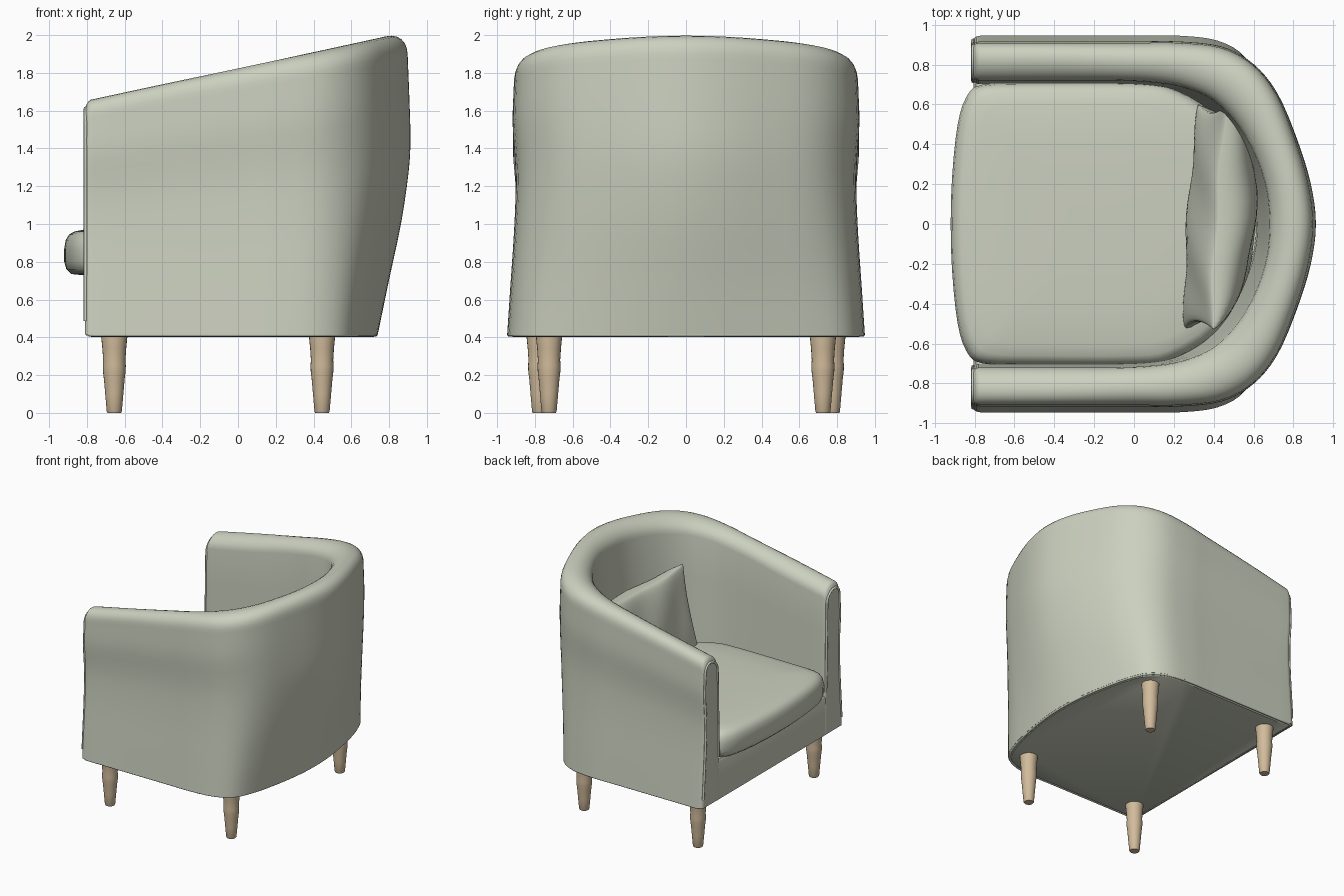
import bpy, bmesh, math
from mathutils import Vector

if "Cube" in bpy.data.objects:
    bpy.data.objects.remove(bpy.data.objects["Cube"])


def material(name, col):
    m = bpy.data.materials.new(name)
    m.diffuse_color = (*col, 1)
    m.use_nodes = True
    m.node_tree.nodes["Principled BSDF"].inputs["Base Color"].default_value = m.diffuse_color
    return m


fabric = material("sage fabric", (0.60, 0.63, 0.52))
wood = material("pale wood", (0.64, 0.50, 0.33))


def spline(pts, n):
    """Smooth curve through the points, n samples per span."""
    p = [Vector(q) for q in pts]
    p = [2 * p[0] - p[1]] + p + [2 * p[-1] - p[-2]]
    out = []
    for i in range(1, len(p) - 2):
        a, b, c, d = p[i - 1:i + 3]
        for k in range(n):
            t = k / n
            out.append(0.5 * (2 * b + (c - a) * t + (2 * a - 5 * b + 4 * c - d) * t * t
                              + (3 * b - a - 3 * c + d) * t ** 3))
    return out + [p[-2]]


def mirrored(half):
    return half + [(x, -y) for x, y in half[-2::-1]]


def finish(name, bm, mat, angle=40):
    bmesh.ops.recalc_face_normals(bm, faces=bm.faces)
    me = bpy.data.meshes.new(name)
    bm.to_mesh(me)
    bm.free()
    ob = bpy.data.objects.new(name, me)
    bpy.context.collection.objects.link(ob)
    me.materials.append(mat)
    bpy.ops.object.select_all(action='DESELECT')
    ob.select_set(True)
    bpy.context.view_layer.objects.active = ob
    bpy.ops.object.shade_smooth_by_angle(angle=math.radians(angle))
    return ob


def loft(name, loops, mat, angle=40):
    """Skin closed loops and cap both ends."""
    bm = bmesh.new()
    rows = [[bm.verts.new(p) for p in loop] for loop in loops]
    n = len(rows[0])
    for a, b in zip(rows, rows[1:]):
        for i in range(n):
            j = (i + 1) % n
            bm.faces.new((a[i], a[j], b[j], b[i]))
    bm.faces.new(rows[0])
    bm.faces.new(rows[-1])
    return finish(name, bm, mat, angle)


def rings(name, outline, levels, mat, centre=(0, 0), angle=40):
    """Stack scaled copies of a plan outline at (scale, z) levels."""
    cx, cy = centre
    return loft(name, [[(cx + (x - cx) * s, cy + (y - cy) * s, z) for x, y in outline]
                       for s, z in levels], mat, angle)


def piping(name, pts, r, closed=False):
    cu = bpy.data.curves.new(name, 'CURVE')
    cu.dimensions = '3D'
    cu.bevel_depth = r
    cu.bevel_resolution = 2
    sp = cu.splines.new('POLY')
    sp.points.add(len(pts) - 1)
    for q, p in zip(sp.points, pts):
        q.co = (*p, 1)
    sp.use_cyclic_u = closed
    ob = bpy.data.objects.new(name, cu)
    bpy.context.collection.objects.link(ob)
    cu.materials.append(fabric)


# Plan outlines of the wall: outer and inner, low and high
OUT_LOW = spline(mirrored([(-.77, .945), (-.4, .945), (0, .945), (.22, .945), (.42, .92),
                           (.56, .835), (.64, .66), (.695, .43), (.73, .2), (.74, 0)]), 4)
OUT_TOP = spline(mirrored([(-.77, .895), (-.4, .895), (0, .895), (.22, .895), (.44, .87),
                           (.60, .785), (.72, .645), (.815, .43), (.885, .21), (.913, 0)]), 4)
IN_TOP = spline(mirrored([(-.77, .72), (-.4, .72), (-.1, .72), (.1, .71), (.25, .685),
                          (.40, .62), (.52, .50), (.61, .34), (.665, .17), (.68, 0)]), 4)
IN_LOW = spline(mirrored([(-.77, .70), (-.4, .70), (-.1, .70), (.1, .69), (.22, .66),
                          (.35, .58), (.46, .46), (.54, .31), (.595, .15), (.61, 0)]), 4)

# Outer wall profile: height fraction, low-to-top blend, width factor
SIDE = spline([(0, 0, 1), (.18, .34, 1), (.37, .71, 1), (.54, .94, 1.002),
               (.65, 1, 1.01), (.78, .97, 1.022), (.92, .92, 1.012)], 3)
Z0 = .415


def section(i, d=0):
    """Wall cross-section at station i; d rounds off the arm front."""
    ol, ot, it, il = OUT_LOW[i], OUT_TOP[i], IN_TOP[i], IN_LOW[i]
    c = 1 - math.sqrt(max(0, 1 - d * d))
    top = 1.66 + .215 * ((ot.x + it.x) / 2 + .77) - .07 * c
    pts = []
    for h, f, m in SIDE:
        p = ol.lerp(ot, f)
        pts.append((p.x, p.y * m, h))
    edge = Vector(pts[-1][:2])
    for k in range(1, 13):
        a = math.pi * k / 12
        p = edge.lerp(it, ((1 - math.cos(a)) / 2) ** 1.3)
        pts.append((p.x, p.y, .92 + .08 * math.sin(a)))
    for h in (.7, .5, .3, .15, 0):
        p = it.lerp(il, (.92 - h) / .72 if h > .2 else 1)
        pts.append((p.x, p.y, h))
    mid = math.copysign(.81, ol.y)
    return [(x - .04 * d, y + (mid - y) * .2 * c, Z0 + (top - Z0) * h) for x, y, h in pts]


# Wraparound arms and back
last = len(OUT_LOW) - 1
ROUND = (1, .95, .8, .55, .25)
loops = [section(0, d) for d in ROUND] + [section(i) for i in range(last + 1)]
loops += [section(last, d) for d in reversed(ROUND)]
loft("arms_and_back", loops, fabric, 50)

# Piping around the arm fronts and the bottom edge
for side, i in (("left", 0), ("right", last)):
    piping("arm_piping_" + side, [(x + .001, y, z) for x, y, z in section(i, .95)[1:-2]], .010)
bottom = [(-.80, .935)] + [tuple(p) for p in OUT_LOW] + [(-.80, -.935)]
piping("bottom_piping", [(x * .985, y * .99, .414) for x, y in bottom], .010, True)

# Base under the seat and its underside panel
inner = [(-.805, .75)] + [(p.x + .03, p.y * 1.06) for p in IN_LOW] + [(-.805, -.75)]
rings("seat_base", [(min(x, .69), y) for x, y in inner],
      [(1, .41), (1, .72), (.985, .74)], fabric)
rings("underside_panel", bottom, [(.97, .402), (.98, .41), (.98, .425)], fabric)

# Seat cushion
seat = spline(mirrored([(.61, 0), (.57, .27), (.43, .53), (.2, .68), (0, .71), (-.5, .71),
                        (-.76, .70), (-.84, .64), (-.885, .5), (-.912, .25), (-.92, 0)]), 3)[:-1]
rings("seat_cushion", seat, [(.88, .73), (.95, .735), (.985, .76), (1, .80), (1, .87),
                             (.99, .915), (.965, .945), (.93, .96), (.85, .972), (.6, .982),
                             (.3, .985), (.05, .985)], fabric, (-.17, 0), 70)

# Back pillow: pinched corners, flat front, fuller back
bm = bmesh.new()
N = 24
for sign, depth in ((-1, .06), (1, .24)):
    grid = []
    for r in range(N + 1):
        row = []
        for s in range(N + 1):
            a, b = math.sin(math.pi * (s / N - .5)), math.sin(math.pi * (r / N - .5))
            t = ((1 - a * a) * (1 - b * b)) ** .4
            x = .36 + .035 * a + .065 * b + sign * depth * t + .008 * math.sin(7 * a + 2 * b)
            y = .035 + .565 * a * (1 - .07 * (1 - b * b))
            z = 1.27 + .335 * b * (1 - .08 * (1 - a * a))
            row.append(bm.verts.new((x, y, z)))
        grid.append(row)
    for r in range(N):
        for s in range(N):
            bm.faces.new((grid[r][s], grid[r][s + 1], grid[r + 1][s + 1], grid[r + 1][s]))
bmesh.ops.remove_doubles(bm, verts=bm.verts, dist=.0005)
finish("back_pillow", bm, fabric, 70)

# Turned legs
LEG = [(.036, 0), (.040, .008), (.048, .10), (.055, .18), (.060, .22), (.061, .25),
       (.059, .28), (.063, .34), (.069, .40), (.069, .42)]
for name, x, y in (("front_leg", -.655, .775), ("back_leg", .445, .725)):
    for tag, sy in (("left", 1), ("right", -1)):
        circle = [(x + math.cos(k * math.pi / 12), sy * y + math.sin(k * math.pi / 12))
                  for k in range(24)]
        rings(name + "_" + tag, circle, LEG, wood, (x, sy * y))
